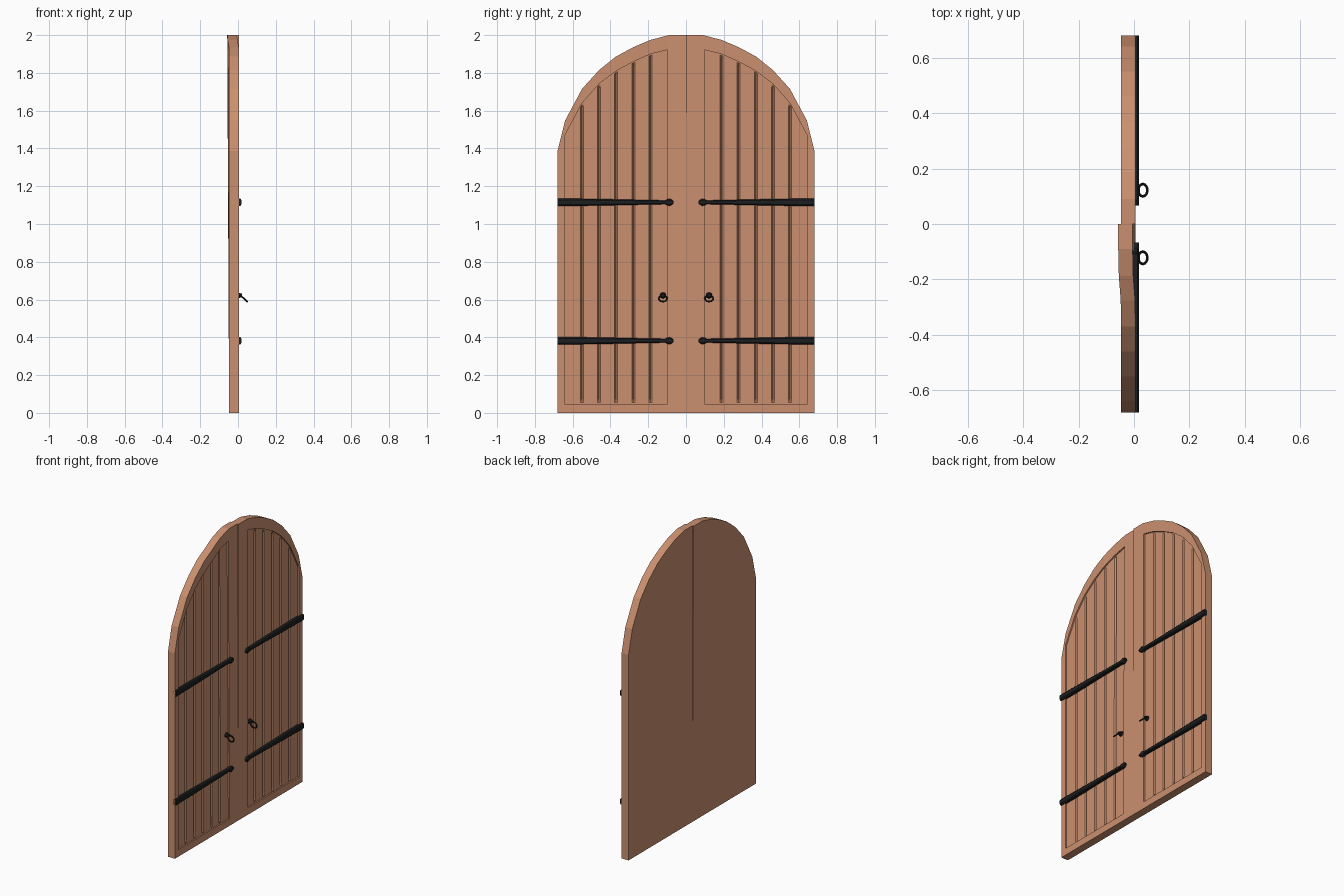
import bpy, bmesh, math
from mathutils import Matrix

if "Cube" in bpy.data.objects:
    bpy.data.objects.remove(bpy.data.objects["Cube"])

FRONT, BACK, PANEL, GROOVE = 0.005, -0.047, -0.004, -0.017
OUTER = [(0.09, 2.0), (0.187, 1.975), (0.277, 1.937), (0.37, 1.887), (0.46, 1.815),
         (0.55, 1.716), (0.64, 1.548), (0.68, 1.387)]
INNER = [(0.097, 1.922), (0.187, 1.9), (0.277, 1.86), (0.37, 1.81), (0.46, 1.742),
         (0.55, 1.64), (0.642, 1.468)]


def material(name, rgb):
    m = bpy.data.materials.new(name)
    m.diffuse_color = (*rgb, 1)
    m.use_nodes = True
    m.node_tree.nodes["Principled BSDF"].inputs["Base Color"].default_value = m.diffuse_color
    return m


wood = material("wood", (0.6, 0.28, 0.16))
iron = material("iron", (0.012, 0.013, 0.014))


def finish(bm, name, mat):
    me = bpy.data.meshes.new(name)
    bm.to_mesh(me)
    bm.free()
    me.materials.append(mat)
    ob = bpy.data.objects.new(name, me)
    bpy.context.collection.objects.link(ob)
    return ob


def sag(bm, side):
    # the left leaf leans back slightly towards its upper inner corner
    if side < 0:
        for v in bm.verts:
            k = min(1, max(0, (0.29 + v.co.y) / 0.13))
            v.co.x -= 0.01 * k * v.co.z / 2


def top_at(y):
    for (a, za), (b, zb) in zip(INNER, INNER[1:]):
        if y <= b:
            return za + (zb - za) * (y - a) / (b - a)
    return INNER[-1][1]


def leaf_frame(side, name):
    bm = bmesh.new()
    cache = {}

    def face(*pts):
        vs = []
        for p in pts:
            if p not in cache:
                cache[p] = bm.verts.new((p[0], side * p[1], p[2]))
            vs.append(cache[p])
        bm.faces.new(vs)

    F = lambda p: (FRONT, *p)
    B = lambda p: (BACK, *p)
    P = lambda p: (PANEL, *p)
    top = [(0, 2.0)] + OUTER
    foot = [(y, 0.0) for y, z in top]
    # back columns
    for i in range(len(top) - 1):
        face(B(foot[i]), B(foot[i + 1]), B(top[i + 1]), B(top[i]))
    # edges all round
    loop = top + foot[::-1]
    for a, b in zip(loop, loop[1:] + loop[:1]):
        face(F(a), F(b), B(b), B(a))
    # front border: stile, arch, outer side, bottom rail
    i0, i1 = (INNER[0][0], 0.047), (INNER[-1][0], 0.047)
    face(F(foot[0]), F(i0), F(INNER[0]), F(top[0]))
    face(F(top[0]), F(INNER[0]), F(OUTER[0]))
    for i in range(len(INNER) - 1):
        face(F(INNER[i]), F(INNER[i + 1]), F(OUTER[i + 1]), F(OUTER[i]))
    face(F(INNER[-1]), F(OUTER[-1]), F(OUTER[-2]))
    face(F(i1), F(foot[-1]), F(OUTER[-1]), F(INNER[-1]))
    face(*[F(p) for p in foot], F(i1), F(i0))
    # recess walls
    rim = INNER + [i1, i0]
    for a, b in zip(rim, rim[1:] + rim[:1]):
        face(F(a), F(b), P(b), P(a))
    bmesh.ops.recalc_face_normals(bm, faces=bm.faces)
    sag(bm, side)
    finish(bm, name, wood)


def planks(side, name):
    # panel sheet with V grooves between the boards
    bm = bmesh.new()
    cols = [(INNER[0][0], False)]
    for y, z in INNER[1:-1]:
        cols += [(y - 0.008, False), (y, True), (y + 0.008, False)]
    cols.append((INNER[-1][0], False))
    grid = []
    for y, groove in cols:
        t = top_at(y)
        rows = [(0.047, 0), (0.055, 0), (0.07, groove), (t - 0.022, groove), (t - 0.007, 0), (t, 0)]
        grid.append([bm.verts.new((GROOVE if g else PANEL, side * y, z)) for z, g in rows])
    for a, b in zip(grid, grid[1:]):
        for i in range(5):
            bm.faces.new([a[i], b[i], b[i + 1], a[i + 1]])
    bm.normal_update()
    for f in bm.faces:
        if f.normal.x < 0:
            f.normal_flip()
    sag(bm, side)
    finish(bm, name, wood)


def strap(side, z, name):
    # tapered hinge strap with a spade tip, chamfered front
    bm = bmesh.new()
    half = [(0.68, 0.02), (0.48, 0.018), (0.11, 0.01), (0.1, 0.016), (0.086, 0.019), (0.072, 0.012), (0.066, 0.004)]
    rings = []
    for y, h in half:
        prof = [(-0.006, -h), (0.012, -h), (0.018, -h * 0.6), (0.018, h * 0.6), (0.012, h), (-0.006, h)]
        rings.append([bm.verts.new((x, side * y, z + dz)) for x, dz in prof])
    for a, b in zip(rings, rings[1:]):
        for i in range(6):
            j = (i + 1) % 6
            bm.faces.new([a[i], a[j], b[j], b[i]])
    bm.faces.new(rings[0])
    bm.faces.new(rings[-1])
    bmesh.ops.recalc_face_normals(bm, faces=bm.faces)
    finish(bm, name, iron)


def ring_pull(y, name):
    bm = bmesh.new()
    # boss
    bmesh.ops.create_cone(bm, cap_ends=True, segments=8, radius1=0.017, radius2=0.009, depth=0.024,
                          matrix=Matrix.Translation((0.009, y, 0.622)) @ Matrix.Rotation(math.pi / 2, 4, 'Y'))
    finish(bm, name + "_boss", iron)
    # hanging ring, tilted outward
    bpy.ops.mesh.primitive_torus_add(location=(0.032, y, 0.605), rotation=(0, math.radians(43), 0),
                                     major_segments=12, minor_segments=6,
                                     major_radius=0.0225, minor_radius=0.005)
    ob = bpy.context.object
    ob.name = name + "_ring"
    ob.data.materials.append(iron)


for side, tag, hy in ((1, "right", 0.122), (-1, "left", -0.122)):
    leaf_frame(side, tag + "_door_leaf")
    planks(side, tag + "_planks")
    strap(side, 1.115, tag + "_upper_strap")
    strap(side, 0.382, tag + "_lower_strap")
    ring_pull(hy, tag + "_handle")
